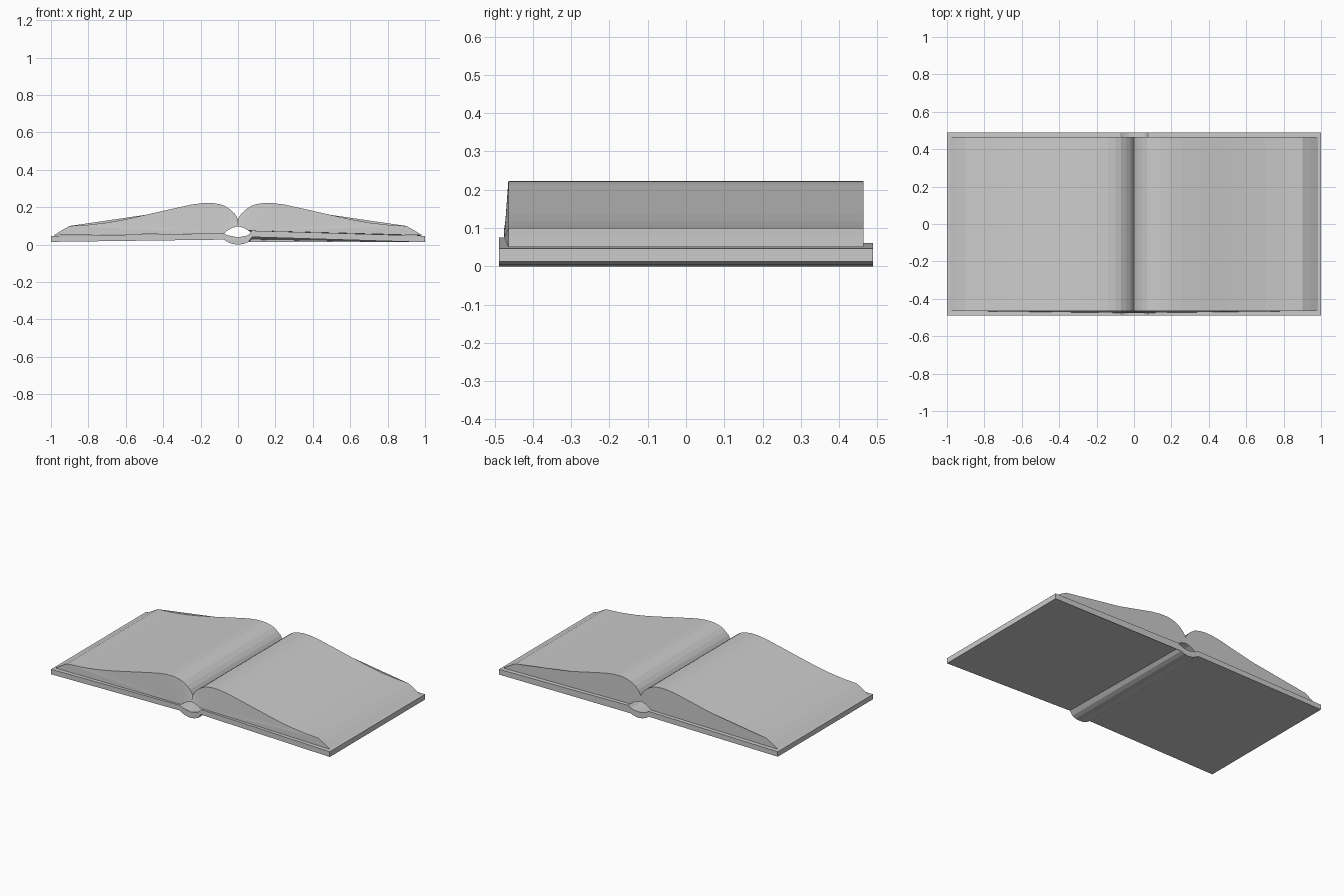
import bpy, bmesh

if "Cube" in bpy.data.objects:
    bpy.data.objects.remove(bpy.data.objects["Cube"])


def loft(name, front, back):
    """Solid between two matching closed (x, y, z) outlines."""
    bm = bmesh.new()
    f = [bm.verts.new(p) for p in front]
    b = [bm.verts.new(p) for p in back]
    n = len(f)
    for i in range(n):
        j = (i + 1) % n
        bm.faces.new((f[i], f[j], b[j], b[i]))
    caps = [bm.faces.new(f), bm.faces.new(b[::-1])]
    bmesh.ops.triangulate(bm, faces=caps)
    bmesh.ops.recalc_face_normals(bm, faces=bm.faces)
    mesh = bpy.data.meshes.new(name)
    bm.to_mesh(mesh)
    bm.free()
    ob = bpy.data.objects.new(name, mesh)
    bpy.context.collection.objects.link(ob)
    return ob


# Cover: stations of x, bottom z, top z; the right board is slightly twisted
def cover_outline(y, lift):
    st = [(-1, .015, .047), (-.075, .027, .061), (-.055, .014, .05),
          (-.03, .004, .041), (0, 0, .039), (.03, .004, .041),
          (.055, .014, .05), (.075, .027 + lift, .061 + lift), (1, .013, .047)]
    return ([(x, y, lo) for x, lo, hi in st]
            + [(x, y, hi) for x, lo, hi in reversed(st)])


loft("cover", cover_outline(-.488, .014), cover_outline(.488, 0))

# Page block: half of the curved top, from the gutter to the fore edge
top = [(.008, .15), (.02, .168), (.04, .187), (.07, .207), (.1, .217),
       (.14, .223), (.19, .222), (.25, .214), (.35, .192), (.5, .158),
       (.6, .136), (.7, .118), (.8, .106), (.9, .1), (.94, .078), (.985, .05)]
# Underside with a hollow above the spine
under = [(.075, .061), (.055, .076), (.03, .09)]


def page_outline(y, lift, flare):
    right = top + under
    pts = [(0, y, .135)]
    for x, z in right:
        low = (x, z) in under
        pts.append((x, y + (flare if low else 0),
                    z + (lift if x == .075 else 0)))
    pts.append((0, y + flare, .098))
    for x, z in reversed(right):
        low = (x, z) in under
        pts.append((-x, y + (flare if low else 0), z))
    return pts


loft("pages", page_outline(-.464, .014, -.011), page_outline(.464, 0, 0))
